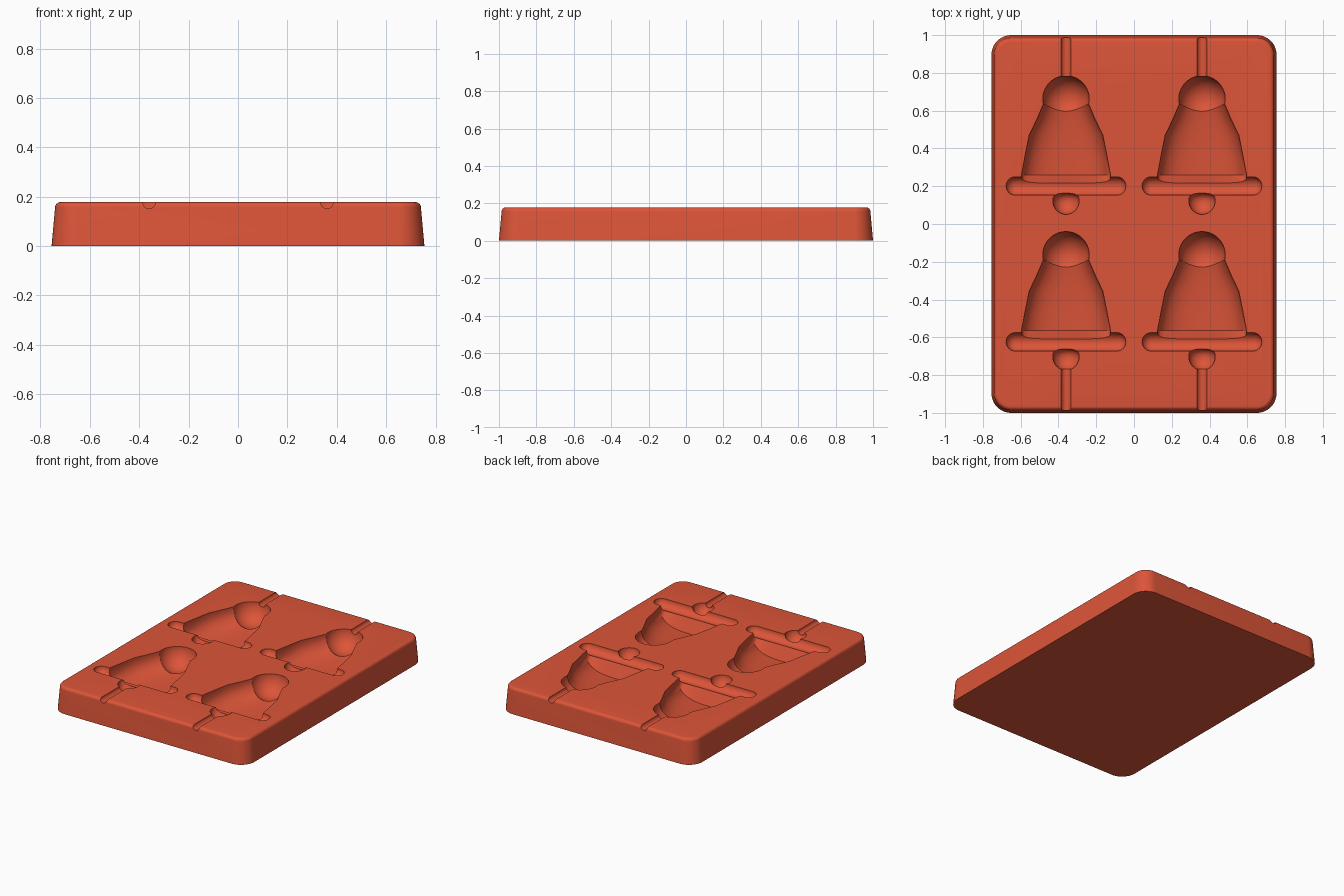
import bpy, bmesh, math

if "Cube" in bpy.data.objects:
    bpy.data.objects.remove(bpy.data.objects["Cube"])

TOP = 0.178
RED = (0.72, 0.09, 0.04, 1)
red = bpy.data.materials.new("red silicone")
red.use_nodes = True
red.diffuse_color = RED
red.node_tree.nodes["Principled BSDF"].inputs["Base Color"].default_value = RED


def loft(name, rings):
    """Skin a stack of closed rings and cap both ends."""
    bm = bmesh.new()
    loops = [[bm.verts.new(p) for p in ring] for ring in rings]
    for a, b in zip(loops, loops[1:]):
        for i in range(len(a)):
            j = (i + 1) % len(a)
            bm.faces.new((a[i], a[j], b[j], b[i]))
    bm.faces.new(loops[0])
    bm.faces.new(loops[-1])
    bmesh.ops.recalc_face_normals(bm, faces=bm.faces)
    mesh = bpy.data.meshes.new(name)
    bm.to_mesh(mesh)
    bm.free()
    mesh.materials.append(red)
    obj = bpy.data.objects.new(name, mesh)
    bpy.context.collection.objects.link(obj)
    return obj


def rounded_rect(inset, z, steps=12):
    radius = 0.105 - inset
    pts = []
    for k, (sx, sy) in enumerate([(1, 1), (-1, 1), (-1, -1), (1, -1)]):
        for i in range(steps + 1):
            a = math.pi / 2 * (k + i / steps)
            pts.append((sx * 0.65 + radius * math.cos(a),
                        sy * 0.895 + radius * math.sin(a), z))
    return pts


def section(x, y, width, depth, power=2.0, n=48):
    """Upright oval ring centred on the top plane; higher power is squarer."""
    pts = []
    for i in range(n):
        a = 2 * math.pi * (i + 0.5) / n
        c, s = math.cos(a), math.sin(a)
        pts.append((x + width * math.copysign(abs(c) ** (2 / power), c), y,
                    TOP + depth * math.copysign(abs(s) ** (2 / power), s)))
    return pts


def ball(name, x, y, r, depth, n=20):
    angles = [math.pi * (i + 0.1) / (n + 0.2) for i in range(n + 1)]
    return loft(name, [section(x, y + r * math.cos(a), r * math.sin(a),
                               depth * math.sin(a)) for a in angles])


def rim_bar(name, x, y, half, r, n=10):
    """Round-ended bar lying along x."""
    ends = [math.pi / 2 * (i + 0.1) / n for i in range(n)] + [math.pi / 2]
    stops = [(-half - r * math.cos(a), r * math.sin(a)) for a in ends]
    stops += [(-u, w) for u, w in reversed(stops)]
    return loft(name, [[(x + u, y + w * math.cos(t), TOP + w * math.sin(t))
                        for t in [2 * math.pi * (k + 0.5) / 32 for k in range(32)]]
                       for u, w in stops])


# Tray block with drafted walls and a rounded upper edge
rings = [rounded_rect(0, 0), rounded_rect(0.014, TOP - 0.022)]
for i in range(1, 7):
    a = math.pi / 2 * i / 6
    rings.append(rounded_rect(0.014 + 0.022 * (1 - math.cos(a)),
                              TOP - 0.022 * (1 - math.sin(a))))
tray = loft("mould_tray", rings)

# Bell body: y, half width, depth, squareness
BODY = [(0.66, 0.112, 0.092, 2.0), (0.64, 0.118, 0.098, 2.1), (0.56, 0.152, 0.112, 2.3),
        (0.47, 0.195, 0.122, 2.5), (0.36, 0.217, 0.13, 2.7), (0.26, 0.236, 0.135, 2.8),
        (0.215, 0.24, 0.045, 2.8)]
CLAPPER = [(0.166, 0.025), (0.16, 0.048), (0.15, 0.062), (0.135, 0.07), (0.115, 0.07),
           (0.095, 0.065), (0.075, 0.053), (0.06, 0.035), (0.051, 0.01)]

cutters = []
for x in (-0.36, 0.36):
    for dy in (0, -0.825):
        cutters += [
            loft("bell_body", [section(x, y + dy, w, d, p) for y, w, d, p in BODY]),
            ball("bell_crown", x, 0.662 + dy, 0.123, 0.125),
            rim_bar("bell_rim", x, 0.201 + dy, 0.268, 0.049),
            loft("bell_clapper", [section(x, y + dy, w, w) for y, w in CLAPPER]),
        ]
    # Stick grooves running out to both ends
    for y0, y1 in ((0.74, 1.1), (-0.73, -1.1)):
        cutters.append(loft("stick_groove", [section(x, y, 0.026, 0.026, n=24)
                                             for y in (y0, y1)]))

# Carve the cavities
bpy.context.view_layer.objects.active = tray
for cutter in cutters:
    cutter.hide_render = True
    mod = tray.modifiers.new("cavity", "BOOLEAN")
    mod.operation = "DIFFERENCE"
    mod.solver = "EXACT"
    mod.object = cutter
    bpy.ops.object.modifier_apply(modifier=mod.name)
    bpy.data.objects.remove(cutter)

bpy.ops.object.select_all(action="DESELECT")
tray.select_set(True)
bpy.ops.object.shade_smooth_by_angle(angle=math.radians(30))
